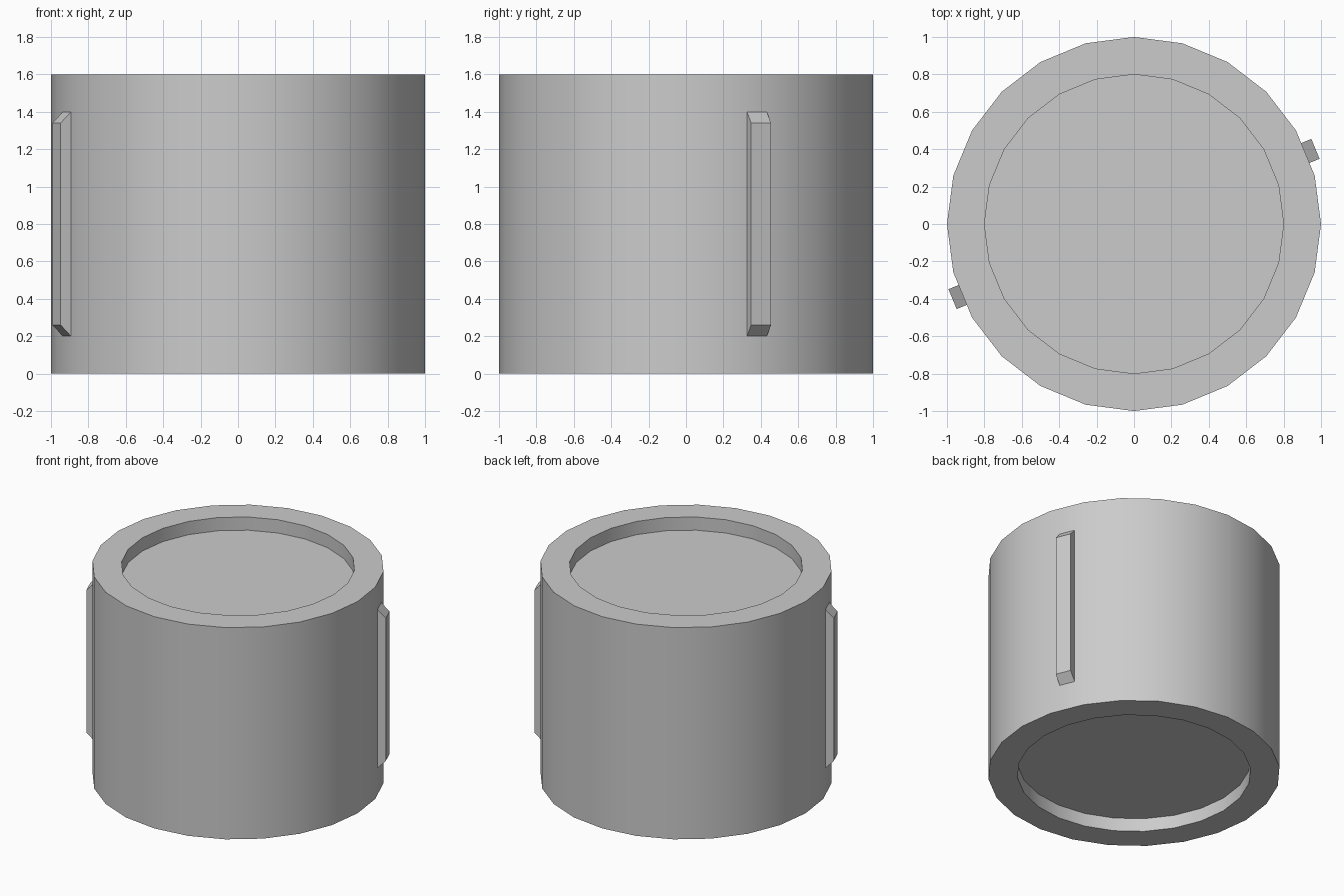
import bpy, bmesh, math
from mathutils import Matrix, Vector

if "Cube" in bpy.data.objects:
    bpy.data.objects.remove(bpy.data.objects["Cube"])

SIDES, RADIUS, HEIGHT = 24, 1.0, 1.6
INNER, DEPTH = 0.8, 0.1


def make_object(name, bm):
    bmesh.ops.recalc_face_normals(bm, faces=bm.faces)
    mesh = bpy.data.meshes.new(name)
    bm.to_mesh(mesh)
    bm.free()
    obj = bpy.data.objects.new(name, mesh)
    bpy.context.collection.objects.link(obj)
    return obj


def push_cap(bm, face, scale, dz):
    """Extrude a cap, scaling it about the axis and moving it in z."""
    new = bmesh.ops.extrude_discrete_faces(bm, faces=[face])["faces"][0]
    for v in new.verts:
        v.co = Vector((v.co.x * scale, v.co.y * scale, v.co.z + dz))
    return new


# Drum body with a shallow round recess in both ends
bm = bmesh.new()
bmesh.ops.create_cone(bm, cap_ends=True, segments=SIDES, radius1=RADIUS,
                      radius2=RADIUS, depth=HEIGHT,
                      matrix=Matrix.Translation((0, 0, HEIGHT / 2)))
for cap in [f for f in bm.faces if len(f.verts) == SIDES]:
    inward = -DEPTH if cap.calc_center_median().z > HEIGHT / 2 else DEPTH
    rim = push_cap(bm, cap, INNER / RADIUS, 0)
    push_cap(bm, rim, 1, inward)
body = make_object("drum_body", bm)
bpy.context.view_layer.objects.active = body
body.select_set(True)
bpy.ops.object.shade_smooth_by_angle(angle=math.radians(30))


# Side ribs: trapezoid profile (radius, z), extruded across the facet
def side_rib(name, angle, width=0.115):
    profile = [(0.99, 0.2), (1.05, 0.26), (1.05, 1.34), (0.99, 1.4)]
    bm = bmesh.new()
    face = bm.faces.new([bm.verts.new((r, -width / 2, z)) for r, z in profile])
    ext = bmesh.ops.extrude_face_region(bm, geom=[face])["geom"]
    bmesh.ops.translate(bm, vec=(0, width, 0),
                        verts=[g for g in ext if isinstance(g, bmesh.types.BMVert)])
    bm.transform(Matrix.Rotation(math.radians(angle), 4, 'Z'))
    return make_object(name, bm)


side_rib("right_rib", 22.5)
side_rib("left_rib", 202.5)
